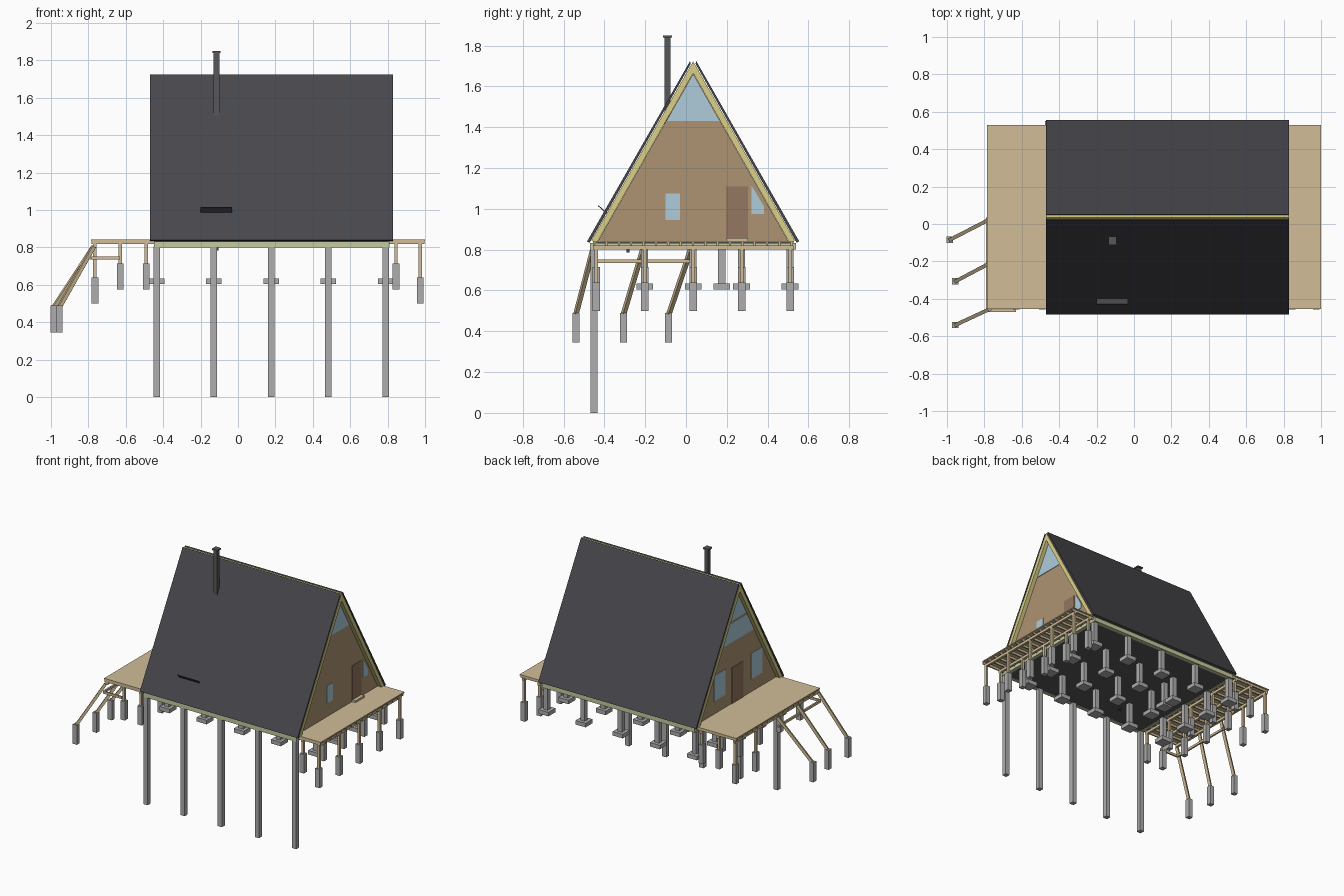
import bpy
from mathutils import Vector

if "Cube" in bpy.data.objects:
    bpy.data.objects.remove(bpy.data.objects["Cube"])

def mat(name, r, g, b):
    m = bpy.data.materials.new(name)
    m.diffuse_color = tuple((c / 255) ** 2.2 for c in (r, g, b)) + (1,)
    m.use_nodes = True
    m.node_tree.nodes["Principled BSDF"].inputs["Base Color"].default_value = m.diffuse_color
    return m

DARK = mat("roofing", 72, 72, 77)
YELLOW = mat("pale_timber", 218, 207, 135)
DECK = mat("deck_wood", 208, 188, 150)
WALL = mat("wall_boards", 172, 146, 115)
DOOR = mat("door_wood", 148, 118, 98)
GLASS = mat("glass", 173, 203, 218)
SILL = mat("sill_timber", 196, 200, 158)
UNDER = mat("floor_underside", 88, 88, 90)
STONE = mat("concrete", 172, 172, 172)

def mesh(name, verts, faces, m):
    me = bpy.data.meshes.new(name)
    me.from_pydata(verts, [], faces)
    ob = bpy.data.objects.new(name, me)
    bpy.context.collection.objects.link(ob)
    me.materials.append(m)
    return ob

def prism(name, pts, x0, x1, m):
    """Extrude a (y, z) outline along x."""
    if sum(a[0] * b[1] - b[0] * a[1] for a, b in zip(pts, pts[1:] + pts[:1])) < 0:
        pts = pts[::-1]
    n = len(pts)
    verts = [(x, y, z) for x in (x0, x1) for y, z in pts]
    faces = [tuple(range(n))[::-1], tuple(range(n, 2 * n))]
    faces += [(i, (i + 1) % n, n + (i + 1) % n, n + i) for i in range(n)]
    return mesh(name, verts, faces, m)

def box(name, x0, x1, y0, y1, z0, z1, m):
    return prism(name, [(y0, z0), (y1, z0), (y1, z1), (y0, z1)], x0, x1, m)

def column(name, x, y, z0, z1, w, m):
    return box(name, x - w / 2, x + w / 2, y - w / 2, y + w / 2, z0, z1, m)

def beam(name, a, b, w, m):
    """Square bar between two points."""
    a, b = Vector(a), Vector(b)
    L = (b - a).length
    ob = box(name, -w / 2, w / 2, -w / 2, w / 2, 0, L, m)
    ob.location = a
    ob.rotation_euler = (b - a).to_track_quat('Z', 'Y').to_euler()
    return ob

C = 0.035            # ridge position in y
X0, X1 = -0.47, 0.83  # roof ends

# Roof: timber shell and dark skins that stop short of the ridge
prism("roof_timber", [(C - .498, .845), (C - .477, .825), (C, 1.665), (C + .477, .825),
                      (C + .498, .845), (C + .012, 1.702), (C, 1.722), (C - .012, 1.702)], X0, X1, YELLOW)
for s, side in ((-1, "front"), (1, "back")):
    prism(side + "_roof_skin", [(C + s * .507, .834), (C + s * .52, .84),
                                (C + s * .015, 1.724), (C + s * .012, 1.71)], X0, X1, DARK)

# Chimney, roof ledge and floor drain
column("chimney", -.115, -.09, 1.40, 1.84, .03, UNDER)
column("chimney_cap", -.115, -.09, 1.84, 1.85, .045, UNDER)
prism("roof_ledge", [(-.432, 1.014), (-.428, 1.017), (-.380, .974), (-.384, .97)], -.2, -.033, DARK)
column("floor_drain", -.11, -.285, .785, .81, .014, DARK)

# Floor
box("floor", X0 + .03, X1 - .03, -.44, .51, .803, .838, UNDER)
for y in (-.47, .51):
    box("sill_beam", X0 + .02, X1 - .02, y, y + .03, .80, .832, SILL)
for x in (X0 + .02, X1 - .045):
    box("end_sill", x, x + .025, -.44, .51, .80, .832, SILL)

# Gable walls
for nm, x in (("left", -.44), ("right", .77)):
    prism(nm + "_gable_wall", [(C - .47, .835), (C + .47, .835), (C, 1.663)], x, x + .03, WALL)

def rect(y0, y1, z0, z1):
    return [(y0, z0), (y1, z0), (y1, z1), (y0, z1)]

def half(z):
    return (1.655 - z) / 1.762

# Right gable openings
R = (.798, .804)
prism("right_gable_window", [(C - half(1.43), 1.43), (C + half(1.43), 1.43), (C, 1.655)], *R, GLASS)
prism("right_window", rect(-.1, -.03, .945, 1.075), *R, GLASS)
prism("right_door", rect(.197, .305, .84, 1.11), *R, DOOR)
prism("right_corner_window", [(.322, .975), (.383, .975), (.383, 1.01), (.322, 1.112)], *R, GLASS)
box("door_step", .80, .83, .197, .303, .842, .857, DECK)

# Left gable openings
L = (-.444, -.438)
prism("left_gable_window_top", [(C - half(1.46), 1.46), (C + half(1.46), 1.46), (C, 1.655)], *L, GLASS)
prism("left_gable_window_low", [(C - half(1.30), 1.30), (C + half(1.30), 1.30),
                                (C + half(1.445), 1.445), (C - half(1.445), 1.445)], *L, GLASS)
prism("left_door", rect(-.04, .095, .84, 1.11), *L, DOOR)
for y in (-.2, .235):
    prism("left_window", rect(y - .065, y + .065, .94, 1.13), *L, GLASS)

# Decks: boards, joists and cross beams
ROWS = (-.44, -.2025, .035, .2725, .51)
for nm, a, b, beams in (("left", -.785, -.44, (-.765, -.63, -.49)), ("right", .80, 1.0, (.845, .975))):
    box(nm + "_deck", a, b, -.455, .53, .835, .843, DECK)
    for i in range(17):
        y = -.45 + i * .0605
        box(nm + "_joist", a + .003, b - .003, y - .005, y + .005, .818, .835, DECK)
    for x in beams:
        box(nm + "_cross_beam", x - .009, x + .009, -.452, .527, .80, .82, DECK)
        outer = x in (-.765, .975)
        top = .64 if outer else .715
        for y in ROWS:
            if x == -.765 and y < .1:
                continue        # carried by raking struts instead
            column("deck_post", x, y, top - .01, .805, .018, DECK)
            column("deck_footing", x, y, top - .14, top, .036, STONE)

# Raking struts with their footings and tie beams
for y, fx, fy in ((-.455, -.955, -.54), (-.21, -.955, -.307), (.025, -.985, -.085)):
    beam("raking_strut", (fx, fy, .48), (-.772, y, .805), .02, DECK)
    column("strut_footing", fx, fy, .345, .49, .034, STONE)
box("tie_beam_side", -.79, -.778, -.46, .035, .735, .752, DECK)
box("tie_beam_front", -.785, -.63, -.47, -.458, .735, .752, DECK)

# House piers: a tall front row, short padded piers behind
def padded(x, y):
    column("pier", x, y, .63, .805, .035, STONE)
    column("pier_pad", x, y, .605, .635, .082, STONE)

for i in range(5):
    x = -.435 + i * .306
    column("tall_pier", x, -.45, 0, .803, .035, STONE)
    for y in ROWS[1:]:
        padded(x, y)
padded(-.129, .175)
